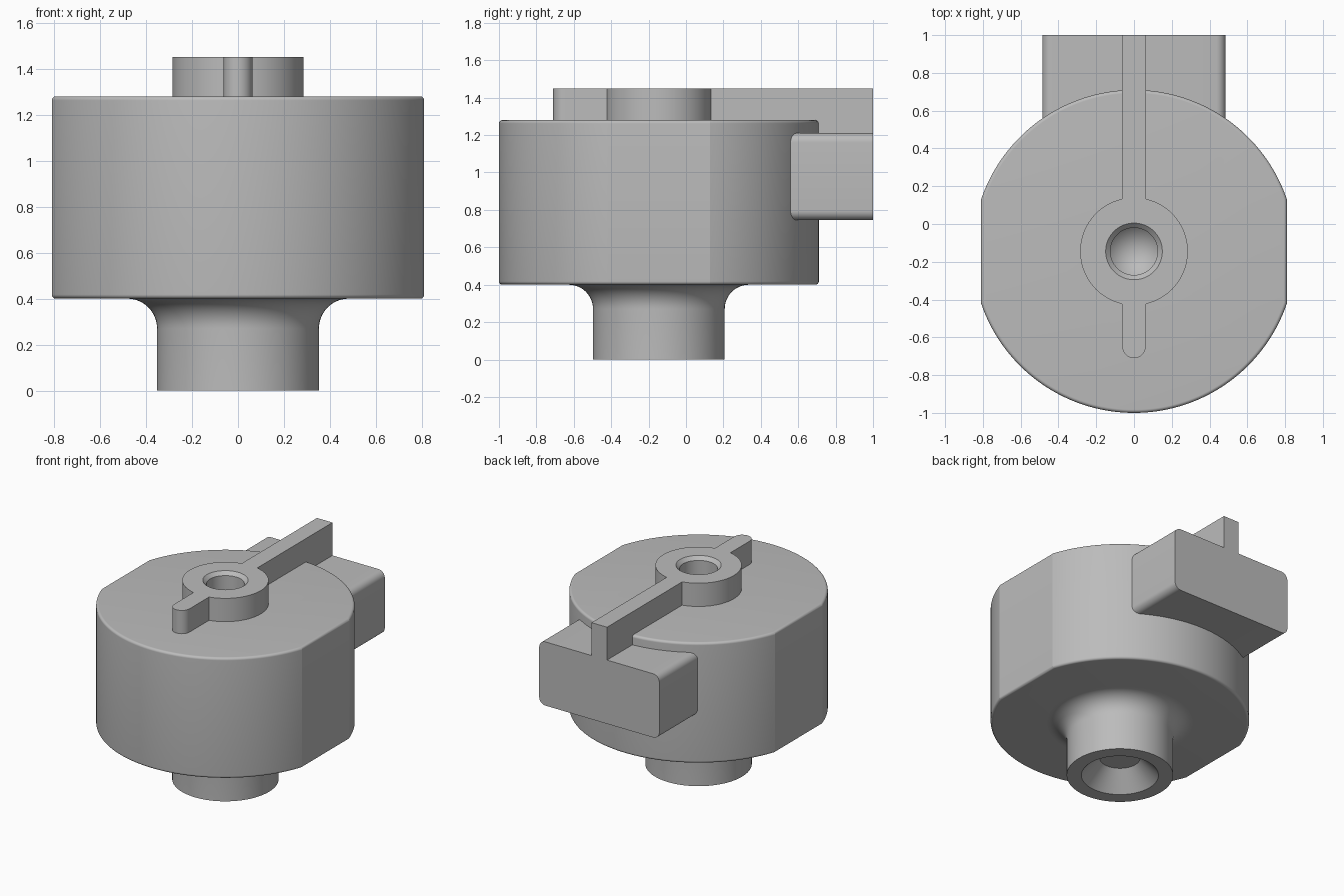
import bpy, bmesh, math
from mathutils import Vector, Matrix

cube = bpy.data.objects.get("Cube")
if cube:
    bpy.data.objects.remove(cube, do_unlink=True)

CY = -0.145                      # y of the turning axis
BODY_R, FLAT_X = 0.855, 0.81
BODY_Z0, BODY_Z1 = 0.40, 1.28
HUB_R, RIB_W, TOP_Z = 0.285, 0.0625, 1.45
BLOCK_X, BLOCK_Z0, BLOCK_Z1 = 0.485, 0.745, 1.21

grey = bpy.data.materials.new("plain grey")
grey.use_nodes = True
colour = (0.5, 0.5, 0.5, 1)
grey.diffuse_color = colour
grey.node_tree.nodes["Principled BSDF"].inputs["Base Color"].default_value = colour


def arc(cx, cy, r, a0, a1, n):
    """Points on an arc, angles in radians."""
    return [(cx + r * math.cos(a0 + (a1 - a0) * i / n),
             cy + r * math.sin(a0 + (a1 - a0) * i / n)) for i in range(n + 1)]


def finish(name, bm):
    bmesh.ops.recalc_face_normals(bm, faces=bm.faces)
    mesh = bpy.data.meshes.new(name)
    bm.to_mesh(mesh)
    bm.free()
    mesh.materials.append(grey)
    obj = bpy.data.objects.new(name, mesh)
    bpy.context.collection.objects.link(obj)
    return obj


def extrude(name, outline, z0, z1, matrix=Matrix()):
    """Prism from a flat outline."""
    bm = bmesh.new()
    face = bm.faces.new([bm.verts.new((x, y, z0)) for x, y in outline])
    top = bmesh.ops.extrude_face_region(bm, geom=[face])["geom"]
    verts = [v for v in top if isinstance(v, bmesh.types.BMVert)]
    bmesh.ops.translate(bm, vec=(0, 0, z1 - z0), verts=verts)
    bmesh.ops.transform(bm, matrix=matrix, verts=bm.verts)
    return finish(name, bm)


def lathe(name, profile, steps=96):
    """Turn a (radius, z) profile about the axis."""
    bm = bmesh.new()
    verts = [bm.verts.new((r, CY, z)) for r, z in profile]
    edges = [bm.edges.new(pair) for pair in zip(verts, verts[1:])]
    bmesh.ops.spin(bm, geom=verts + edges, cent=(0, CY, 0), axis=(0, 0, 1),
                   angle=2 * math.pi, steps=steps, use_merge=True)
    bmesh.ops.remove_doubles(bm, verts=bm.verts, dist=0.0001)
    return finish(name, bm)


def apply(obj, modifier):
    bpy.context.view_layer.objects.active = obj
    bpy.ops.object.modifier_apply(modifier=modifier.name)


# Body: round drum with two flats and softly rounded rims
a = math.acos(FLAT_X / BODY_R)
drum = (arc(0, CY, BODY_R, a, math.pi - a, 72)
        + arc(0, CY, BODY_R, math.pi + a, 2 * math.pi - a, 72))
body = extrude("body", drum, BODY_Z0, BODY_Z1)
rim = body.modifiers.new("rim", "BEVEL")
rim.width, rim.segments = 0.018, 8
rim.limit_method, rim.angle_limit = "ANGLE", math.radians(60)
apply(body, rim)

# Neck: flared into the body, with a countersunk recess below
fillet = arc(0.482, 0.27, 0.13, math.pi, math.pi / 2, 12)
neck = lathe("neck", [(0, 0.13), (0.133, 0.13), (0.255, 0), (0.352, 0)]
             + fillet + [(0, BODY_Z0)])

# Pointer: hub with a short rounded tail and a long rib to the back
b = math.asin(RIB_W / HUB_R)
half = math.pi / 2
outline = (arc(0, CY, HUB_R, -half + b, half - b, 48)
           + [(RIB_W, 1), (-RIB_W, 1)]
           + arc(0, CY, HUB_R, half + b, 3 * half - b, 48)
           + arc(0, -0.71 + RIB_W, RIB_W, math.pi, 2 * math.pi, 16))
pointer = extrude("pointer", outline, BLOCK_Z1, TOP_Z)

# Block at the back, rounded along its long edges
r = 0.05
block_outline = []
for i, (sx, sz) in enumerate([(1, 1), (-1, 1), (-1, -1), (1, -1)]):
    cx = sx * (BLOCK_X - r)
    cz = (BLOCK_Z1 - r) if sz > 0 else (BLOCK_Z0 + r)
    block_outline += arc(cx, cz, r, i * half, (i + 1) * half, 8)
block = extrude("back_block", block_outline, -1, -0.45, Matrix.Rotation(half, 4, "X"))

# Drilled hole with a chamfered mouth and a conical end
drill = lathe("drill", [(0, 1.0), (0.125, 1.125), (0.125, TOP_Z - 0.025),
                        (0.152, TOP_Z + 0.002), (0.152, TOP_Z + 0.1), (0, TOP_Z + 0.1)])
for part in (body, pointer):
    cut = part.modifiers.new("hole", "BOOLEAN")
    cut.operation, cut.object, cut.solver = "DIFFERENCE", drill, "EXACT"
    apply(part, cut)
bpy.data.objects.remove(drill, do_unlink=True)

# Smooth curved faces, keep hard edges
for part in (body, neck, pointer, block):
    bpy.ops.object.select_all(action="DESELECT")
    part.select_set(True)
    bpy.context.view_layer.objects.active = part
    bpy.ops.object.shade_smooth_by_angle(angle=math.radians(15))
